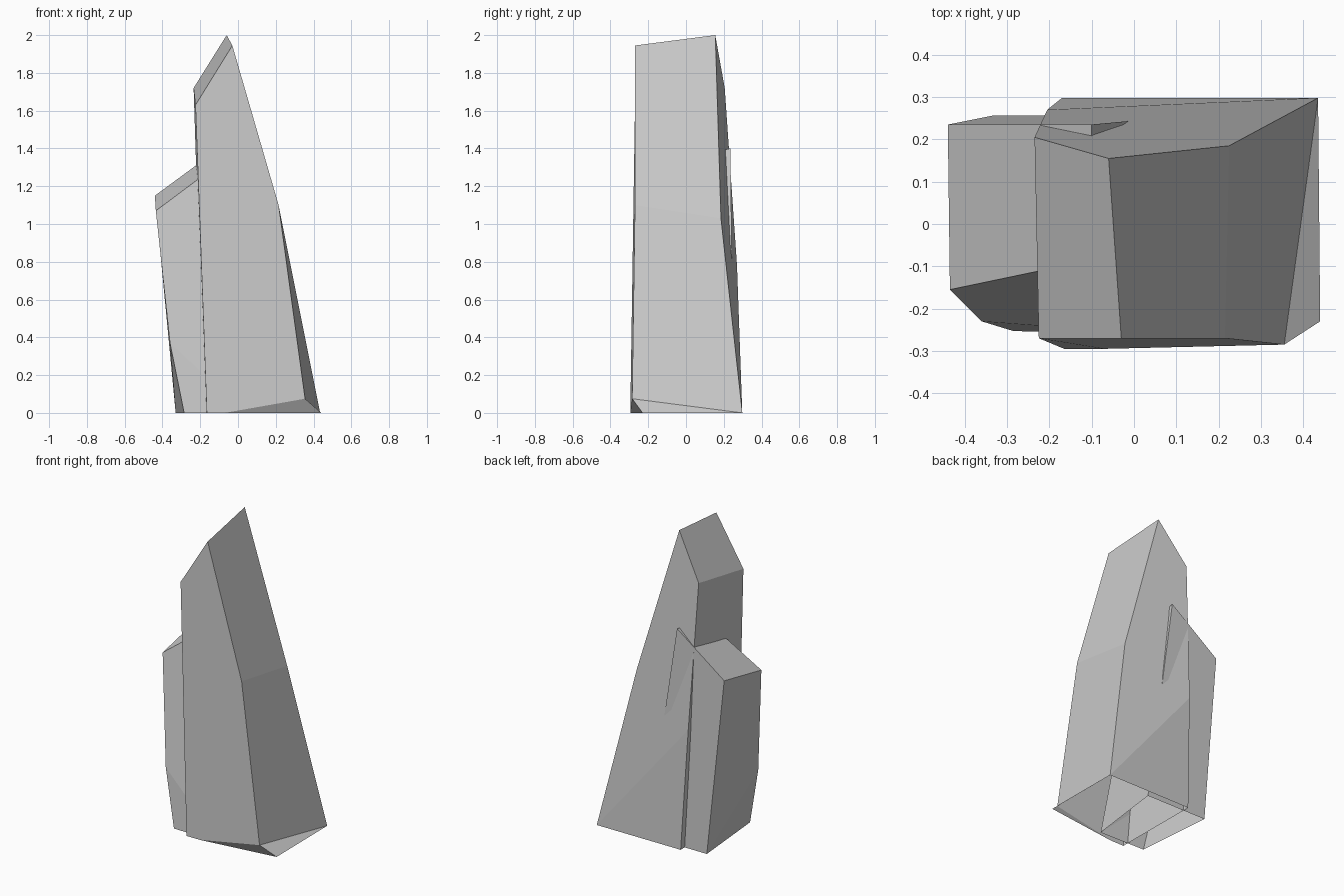
import bpy, bmesh

if "Cube" in bpy.data.objects:
    bpy.data.objects.remove(bpy.data.objects["Cube"])


def crystal(name, points, faces):
    """Flat-faced rock shard with an open bottom; faces are strings of point keys."""
    bm = bmesh.new()
    v = {k: bm.verts.new(p) for k, p in points.items()}
    for f in faces.split():
        bm.faces.new([v[k] for k in f])
    bmesh.ops.recalc_face_normals(bm, faces=bm.faces[:])
    mesh = bpy.data.meshes.new(name)
    bm.to_mesh(mesh)
    bm.free()
    obj = bpy.data.objects.new(name, mesh)
    bpy.context.collection.objects.link(obj)
    return obj


# Tall shard: slanted tip, bent sides, chipped front right foot
crystal("tall_rock_shard", {
    "P": (-.06, .155, 2.0), "F": (-.03, -.27, 1.945),      # tip ridge
    "B": (-.235, .205, 1.72), "L": (-.225, -.27, 1.63),    # left shoulder
    "R": (.225, .185, 1.03), "Q": (.215, -.27, 1.1),       # right bend
    "M": (-.205, .27, .78),                                # back left bend
    "C": (.355, -.285, .075),                              # chipped corner
    "a": (-.165, -.295, 0), "b": (-.07, -.295, 0), "c": (.44, -.23, 0),
    "d": (.435, .298, 0), "e": (-.17, .298, 0),            # foot outline
}, "PBLF BMaL Mea PRdMB Mde FLabCQ PFQR QCdR Cbc Ccd")

# Short shard: leans out on the left, partly buried in the tall one
crystal("short_rock_shard", {
    "A": (-.44, .235, 1.15), "B": (-.10, .235, 1.40),      # back top
    "E": (-.435, -.155, 1.07), "F": (-.10, -.085, 1.32),   # front top
    "G": (-.36, -.23, .37),                                # front left bend
    "d": (-.33, .257, 0), "c": (.105, .254, 0),
    "h": (-.285, -.253, 0), "i": (.04, -.26, 0),           # foot outline
}, "AEFB ABcd AdGE dhG EGiF Ghi BFic")
